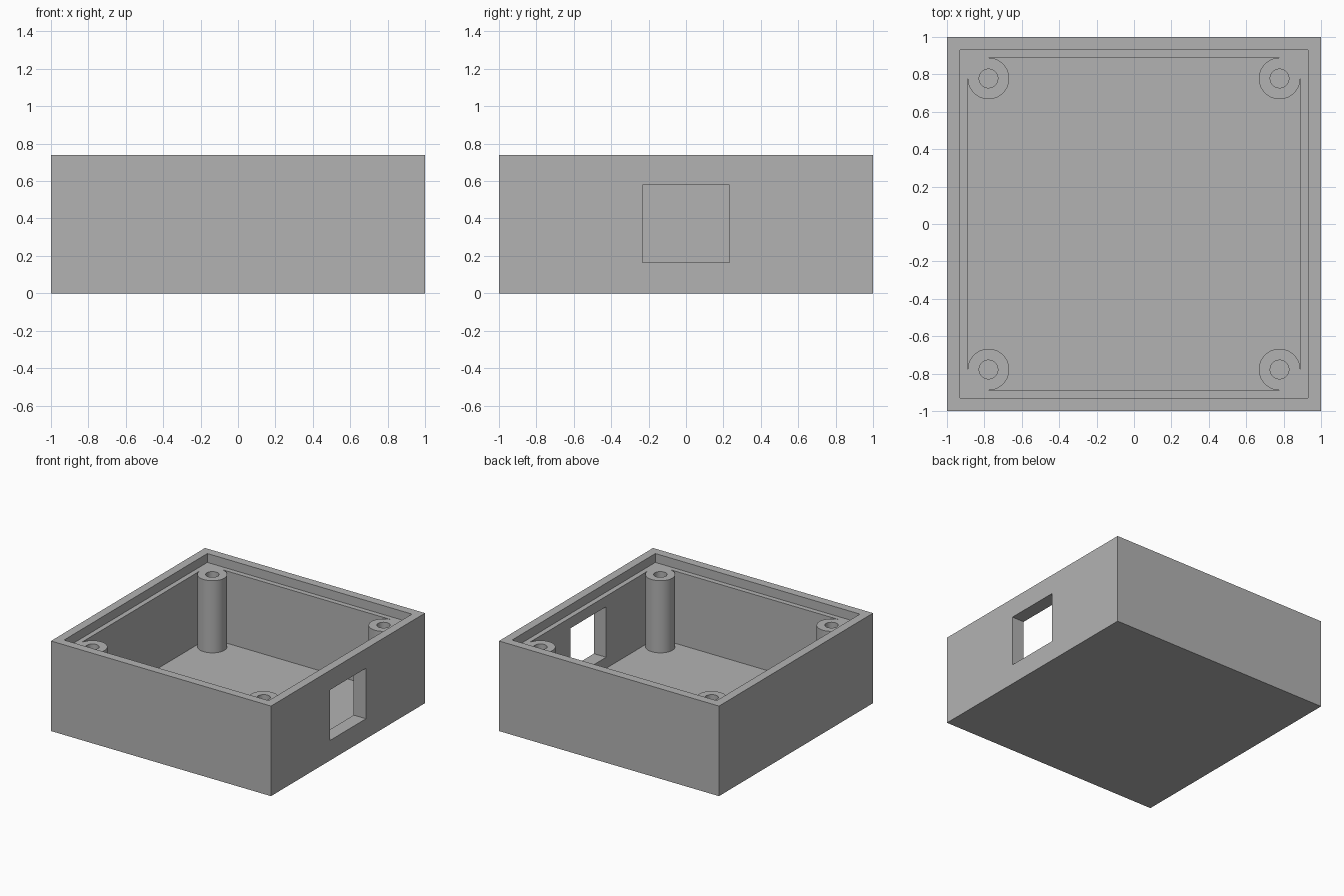
import bpy, bmesh
from math import pi, cos, sin

cube = bpy.data.objects.get("Cube")
if cube:
    bpy.data.objects.remove(cube, do_unlink=True)

HEIGHT, FLOOR, LEDGE = 0.74, 0.074, 0.667
INNER, LIP = 0.889, 0.93          # half widths of cavity and lid recess
POST, POST_R, HOLE_R = 0.778, 0.111, 0.05
SEGMENTS = 48

grey = bpy.data.materials.new("light grey")
grey.use_nodes = True
grey.diffuse_color = (0.45, 0.45, 0.45, 1)
grey.node_tree.nodes["Principled BSDF"].inputs["Base Color"].default_value = grey.diffuse_color


def prism(name, outline, z0, z1):
    """Extrude a flat outline from z0 up to z1."""
    bm = bmesh.new()
    base = bm.faces.new([bm.verts.new((x, y, z0)) for x, y in outline])
    top = bmesh.ops.extrude_face_region(bm, geom=[base])["geom"]
    verts = [v for v in top if isinstance(v, bmesh.types.BMVert)]
    bmesh.ops.translate(bm, verts=verts, vec=(0, 0, z1 - z0))
    bmesh.ops.recalc_face_normals(bm, faces=bm.faces)
    mesh = bpy.data.meshes.new(name)
    bm.to_mesh(mesh)
    bm.free()
    mesh.materials.append(grey)
    obj = bpy.data.objects.new(name, mesh)
    bpy.context.collection.objects.link(obj)
    return obj


def rectangle(x0, x1, y0, y1):
    return [(x0, y0), (x1, y0), (x1, y1), (x0, y1)]


def circle(cx, cy, r):
    return [(cx + r * cos(2 * pi * i / SEGMENTS), cy + r * sin(2 * pi * i / SEGMENTS))
            for i in range(SEGMENTS)]


# Cavity outline: each corner wraps three quarters of the way round a screw post
cavity_outline = []
arc_steps = SEGMENTS * 3 // 4
for quarter in range(4):
    turn = quarter * pi / 2
    c, s = round(cos(turn)), round(sin(turn))
    for i in range(arc_steps + 1):
        a = -1.5 * pi * i / arc_steps
        x, y = POST + POST_R * cos(a), POST + POST_R * sin(a)
        cavity_outline.append((c * x - s * y, s * x + c * y))

# Solid block and the shapes removed from it
box = prism("enclosure_box", rectangle(-1, 1, -1, 1), 0, HEIGHT)
cutters = [
    prism("lid_recess_cutter", rectangle(-LIP, LIP, -LIP, LIP), LEDGE, HEIGHT + 0.1),
    prism("cavity_cutter", cavity_outline, FLOOR, LEDGE + 0.03),
    prism("side_window_cutter", rectangle(0.8, 1.1, -0.233, 0.233), 0.165, 0.58),
]
for sx in (-1, 1):
    for sy in (-1, 1):
        cutters.append(prism("screw_hole_cutter", circle(sx * POST, sy * POST, HOLE_R),
                             FLOOR, LEDGE + 0.03))

bpy.ops.object.select_all(action="DESELECT")
bpy.context.view_layer.objects.active = box
box.select_set(True)
for cutter in cutters:
    cutter.hide_render = True
    mod = box.modifiers.new(cutter.name, "BOOLEAN")
    mod.operation = "DIFFERENCE"
    mod.solver = "EXACT"
    mod.object = cutter
    bpy.ops.object.modifier_apply(modifier=mod.name)
    bpy.data.objects.remove(cutter, do_unlink=True)

# Round posts and holes shade smoothly, box edges stay crisp
bpy.ops.object.shade_smooth_by_angle(angle=pi / 6)
